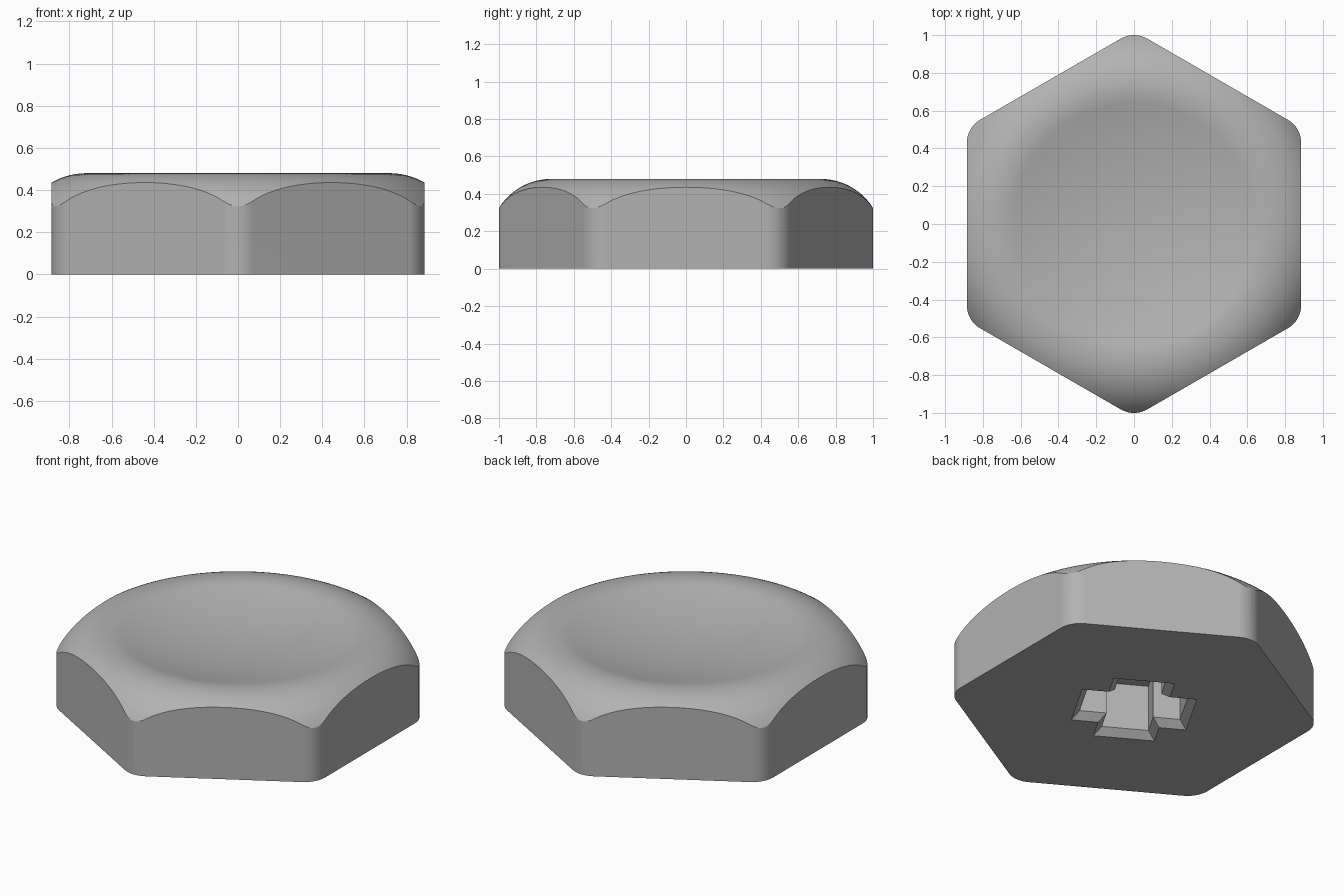
import bpy, bmesh
from math import sin, cos, tan, radians, pi
from mathutils import Matrix, Vector

cube = bpy.data.objects.get("Cube")
if cube:
    bpy.data.objects.remove(cube, do_unlink=True)

APOTHEM, CORNER_R = 0.885, 0.14       # hexagon size and edge rounding
TOP, LIP_X, LIP_R = 0.48, 0.72, 0.33  # rounded lip around the dish
DISH_ANGLE = radians(14)              # slope where lip meets dish

steel = bpy.data.materials.new("plain grey")
steel.use_nodes = True
grey = (0.45, 0.45, 0.45, 1)
steel.diffuse_color = grey
steel.node_tree.nodes["Principled BSDF"].inputs["Base Color"].default_value = grey


def make_object(name, bm):
    bmesh.ops.recalc_face_normals(bm, faces=bm.faces)
    mesh = bpy.data.meshes.new(name)
    bm.to_mesh(mesh)
    bm.free()
    mesh.materials.append(steel)
    obj = bpy.data.objects.new(name, mesh)
    bpy.context.collection.objects.link(obj)
    return obj


def loft(name, rings):
    """Closed solid through matching rings of points."""
    bm = bmesh.new()
    loops = [[bm.verts.new(p) for p in ring] for ring in rings]
    n = len(loops[0])
    for a, b in zip(loops, loops[1:]):
        for i in range(n):
            j = (i + 1) % n
            bm.faces.new((a[i], a[j], b[j], b[i]))
    bm.faces.new(loops[0])
    bm.faces.new(loops[-1])
    return make_object(name, bm)


def boolean(obj, cutter, operation):
    mod = obj.modifiers.new(operation.lower(), 'BOOLEAN')
    mod.object, mod.operation, mod.solver = cutter, operation, 'EXACT'
    bpy.context.view_layer.objects.active = obj
    bpy.ops.object.modifier_apply(modifier=mod.name)
    bpy.data.objects.remove(cutter, do_unlink=True)


# Hexagonal prism with rounded vertical edges, corners on the y axis
outline = []
centre_r = (APOTHEM - CORNER_R) / cos(pi / 6)
for k in range(6):
    a = pi / 2 + k * pi / 3
    for s in range(9):
        t = a + pi / 6 * (s / 4 - 1)
        outline.append((centre_r * cos(a) + CORNER_R * cos(t),
                        centre_r * sin(a) + CORNER_R * sin(t)))
head = loft("bolt_head", [[(x, y, z) for x, y in outline] for z in (0, 0.7)])

# Turned blank: shallow dish, rounded lip and falling shoulder
edge_x = LIP_X - LIP_R * sin(DISH_ANGLE)
edge_z = TOP - LIP_R * (1 - cos(DISH_ANGLE))
sphere_r = edge_x / sin(DISH_ANGLE)
profile = []
for i in range(12):
    t = DISH_ANGLE * i / 12
    profile.append((sphere_r * sin(t), edge_z + sphere_r * (cos(DISH_ANGLE) - cos(t))))
for i in range(25):
    t = -DISH_ANGLE + (radians(80) + DISH_ANGLE) * i / 24
    profile.append((LIP_X + LIP_R * sin(t), TOP - LIP_R * (1 - cos(t))))
profile += [(profile[-1][0], -0.2), (0, -0.2)]
bm = bmesh.new()
verts = [bm.verts.new((x, 0, z)) for x, z in profile]
edges = [bm.edges.new(pair) for pair in zip(verts, verts[1:])]
bmesh.ops.spin(bm, geom=verts + edges, cent=(0, 0, 0), axis=(0, 0, 1),
               angle=2 * pi, steps=120)
bmesh.ops.remove_doubles(bm, verts=bm.verts, dist=0.0001)
boolean(head, make_object("turned_blank", bm), 'INTERSECT')


# Cross-shaped socket underneath, with a chamfered mouth
def cross(inset, z):
    length, half = 0.32 - inset, 0.17 - inset
    ring = []
    for k in range(4):
        turn = Matrix.Rotation(radians(60) + k * pi / 2, 3, 'Z')
        for p in ((length, -half), (length, half), (half, half)):
            ring.append(turn @ Vector((*p, z)))
    return ring


socket = loft("socket", [cross(-0.04, -0.04), cross(0.04, 0.04), cross(0.04, 0.32)])
boolean(head, socket, 'DIFFERENCE')

# Smooth turned surfaces, crisp machined edges
bpy.ops.object.select_all(action='DESELECT')
head.select_set(True)
bpy.context.view_layer.objects.active = head
bpy.ops.object.shade_smooth_by_angle(angle=radians(25))
weighted = head.modifiers.new("weighted_normals", 'WEIGHTED_NORMAL')
weighted.keep_sharp = True
